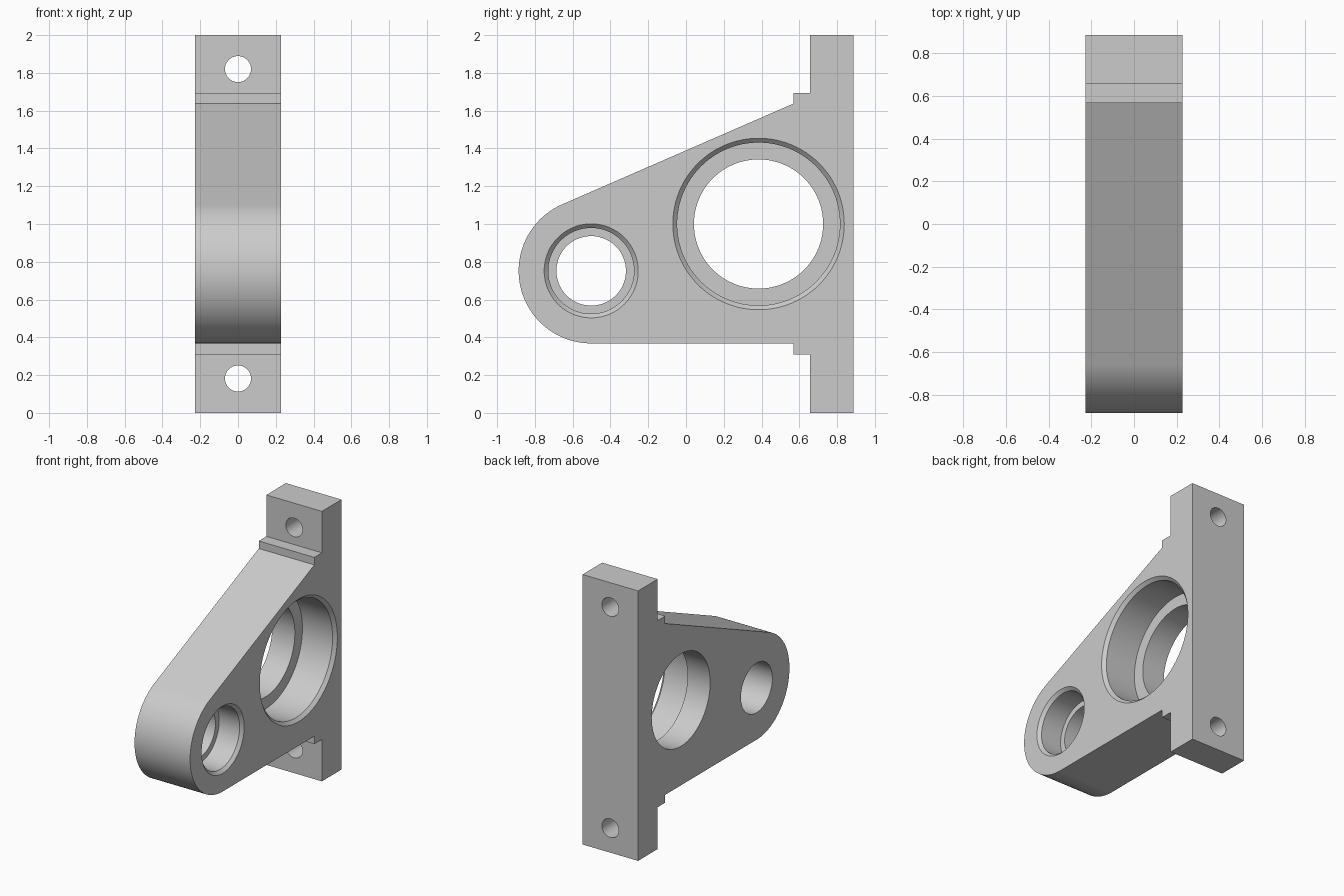
import bpy, bmesh
from math import sin, cos, pi, atan2
from mathutils import Matrix, Vector

cube = bpy.data.objects.get("Cube")
if cube:
    bpy.data.objects.remove(cube, do_unlink=True)

HALF = 0.2275                    # half the bracket thickness
NOSE, NOSE_R = (-0.502, 0.752), 0.384
BORE = (0.384, 1.0)
SEGMENTS = 96

metal = bpy.data.materials.new("grey metal")
metal.use_nodes = True
grey = (0.6, 0.6, 0.6, 1)
metal.diffuse_color = grey
metal.node_tree.nodes["Principled BSDF"].inputs["Base Color"].default_value = grey


def add_object(name, bm):
    bmesh.ops.recalc_face_normals(bm, faces=bm.faces)
    mesh = bpy.data.meshes.new(name)
    bm.to_mesh(mesh)
    bm.free()
    mesh.materials.append(metal)
    obj = bpy.data.objects.new(name, mesh)
    bpy.context.collection.objects.link(obj)
    return obj


def extruded_outline(name, outline):
    """Side outline of (y, z) points extruded across the thickness."""
    bm = bmesh.new()
    face = bm.faces.new([bm.verts.new((-HALF, y, z)) for y, z in outline])
    ext = bmesh.ops.extrude_face_region(bm, geom=[face])
    moved = [v for v in ext["geom"] if isinstance(v, bmesh.types.BMVert)]
    bmesh.ops.translate(bm, verts=moved, vec=(2 * HALF, 0, 0))
    return add_object(name, bm)


def turned_cutter(name, centre, profile):
    """Solid of revolution along x from (x, radius) steps."""
    bm = bmesh.new()
    angles = [2 * pi * i / SEGMENTS for i in range(SEGMENTS)]
    rings = [[bm.verts.new((x, centre[0] + r * cos(a), centre[1] + r * sin(a)))
              for a in angles] for x, r in profile]
    for a, b in zip(rings, rings[1:]):
        for i in range(SEGMENTS):
            j = (i + 1) % SEGMENTS
            bm.faces.new((a[i], a[j], b[j], b[i]))
    bm.faces.new(rings[0])
    bm.faces.new(rings[-1])
    return add_object(name, bm)


def stepped_bore(name, centre, rim, counter, through, depth):
    """Chamfered counterbore on the +x side, narrower hole beyond."""
    chamfer = rim - counter
    extra = 0.05
    return turned_cutter(name, centre, [
        (HALF + extra, rim + extra), (HALF - chamfer, counter),
        (HALF - depth, counter), (HALF - depth, through), (-HALF - extra, through)])


def bolt_hole(name, z):
    bm = bmesh.new()
    place = Matrix.Translation((0, 0.77, z)) @ Matrix.Rotation(pi / 2, 4, "X")
    bmesh.ops.create_cone(bm, cap_ends=True, segments=48, radius1=0.069,
                          radius2=0.069, depth=0.5, matrix=place)
    return add_object(name, bm)


# Outline: mounting plate, stepped shoulders, sloping arm and round nose
slope_top = Vector((0.568, 1.637))
to_nose = slope_top - Vector(NOSE)
reach = to_nose.length
tangent = atan2(to_nose.y, to_nose.x) + atan2((reach ** 2 - NOSE_R ** 2) ** 0.5, NOSE_R)
steps = 64
nose = []
for i in range(steps + 1):
    a = tangent + (1.5 * pi - tangent) * i / steps
    nose.append((NOSE[0] + NOSE_R * cos(a), NOSE[1] + NOSE_R * sin(a)))
outline = [(0.886, 0), (0.886, 2), (0.657, 2), (0.657, 1.693), (0.568, 1.693),
           tuple(slope_top)] + nose + [(0.568, NOSE[1] - NOSE_R), (0.568, 0.31),
                                       (0.657, 0.31), (0.657, 0)]
bracket = extruded_outline("bearing_bracket", outline)

# Bores and bolt holes
cutters = [
    stepped_bore("large_bore_cutter", BORE, 0.454, 0.431, 0.342, 0.27),
    stepped_bore("small_bore_cutter", NOSE, 0.249, 0.227, 0.184, 0.19),
    bolt_hole("upper_bolt_cutter", 1.82),
    bolt_hole("lower_bolt_cutter", 0.182),
]
bpy.ops.object.select_all(action="DESELECT")
bpy.context.view_layer.objects.active = bracket
bracket.select_set(True)
for cutter in cutters:
    mod = bracket.modifiers.new(cutter.name, "BOOLEAN")
    mod.operation = "DIFFERENCE"
    mod.solver = "EXACT"
    mod.object = cutter
    bpy.ops.object.modifier_apply(modifier=mod.name)
    bpy.data.objects.remove(cutter, do_unlink=True)

bpy.ops.object.shade_smooth_by_angle()
